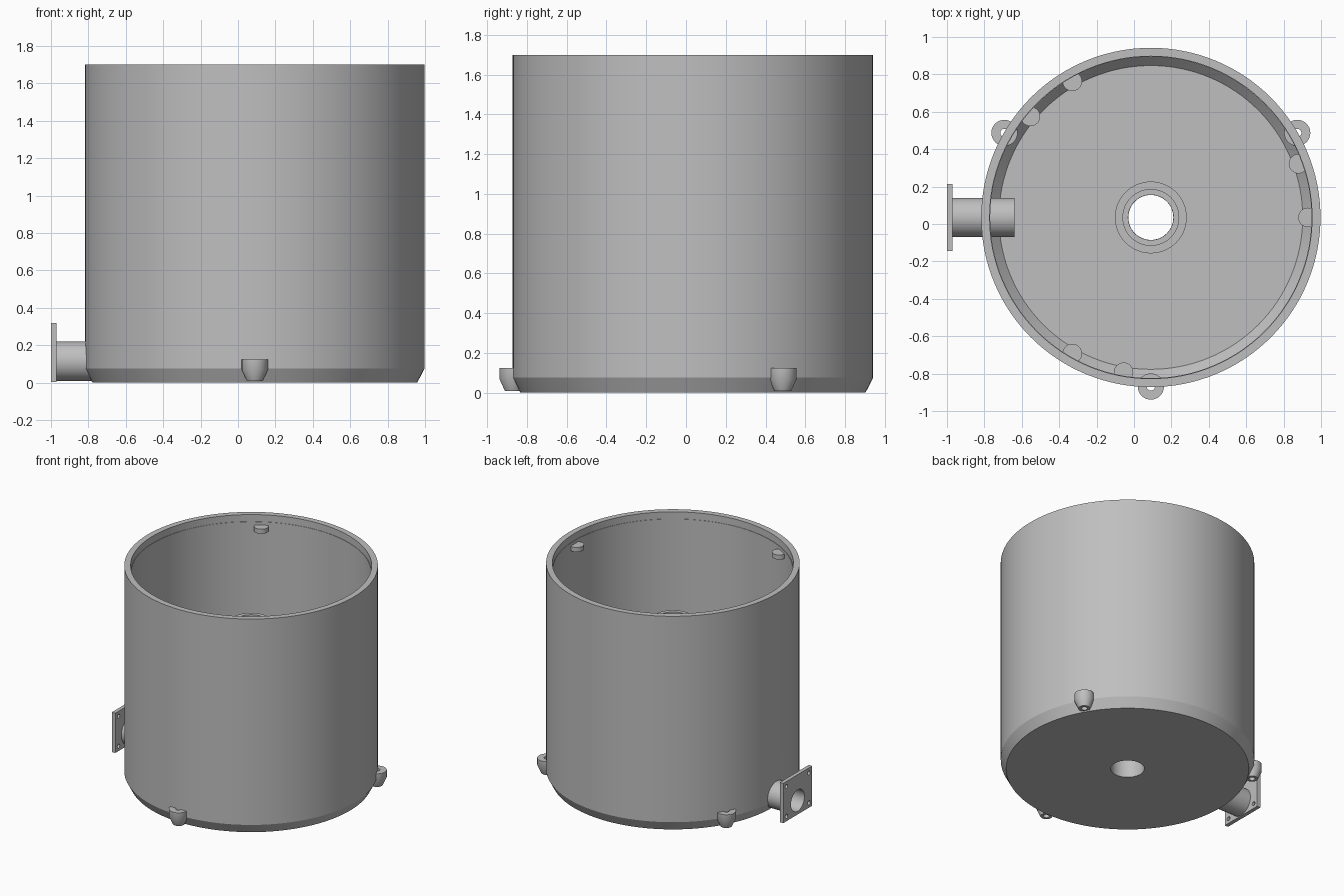
import bpy
import bmesh
import math
from mathutils import Matrix, Vector

cube = bpy.data.objects.get("Cube")
if cube:
    bpy.data.objects.remove(cube, do_unlink=True)

CENTRE = Vector((0.09, 0.035, 0))
PIPE_Z = 0.115

# Single plain metal colour
metal = bpy.data.materials.new("light grey metal")
metal.use_nodes = True
colour = (0.52, 0.52, 0.52, 1)
metal.diffuse_color = colour
metal.node_tree.nodes["Principled BSDF"].inputs["Base Color"].default_value = colour


def make_object(name, bm):
    bmesh.ops.recalc_face_normals(bm, faces=bm.faces)
    mesh = bpy.data.meshes.new(name)
    bm.to_mesh(mesh)
    bm.free()
    mesh.materials.append(metal)
    obj = bpy.data.objects.new(name, mesh)
    bpy.context.collection.objects.link(obj)
    return obj


def lathe(name, profile, matrix, sides=48):
    """Revolve a closed (radius, height) outline around z."""
    bm = bmesh.new()
    rings = []
    for i in range(sides):
        a = 2 * math.pi * i / sides
        rings.append([bm.verts.new((r * math.cos(a), r * math.sin(a), z)) for r, z in profile])
    n = len(profile)
    for i in range(sides):
        here, after = rings[i], rings[(i + 1) % sides]
        for j in range(n):
            k = (j + 1) % n
            bm.faces.new((here[j], after[j], after[k], here[k]))
    bm.transform(matrix)
    return make_object(name, bm)


def tube(name, inner, outer, low, high, matrix, sides=48):
    return lathe(name, [(inner, low), (outer, low), (outer, high), (inner, high)], matrix, sides)


def cylinder(name, radius, depth, matrix, sides=40):
    bm = bmesh.new()
    bmesh.ops.create_cone(bm, cap_ends=True, segments=sides, radius1=radius,
                          radius2=radius, depth=depth, matrix=matrix)
    return make_object(name, bm)


def cut(obj, cutter):
    mod = obj.modifiers.new("cut", "BOOLEAN")
    mod.operation = "DIFFERENCE"
    mod.solver = "EXACT"
    mod.object = cutter
    bpy.context.view_layer.objects.active = obj
    bpy.ops.object.modifier_apply(modifier=mod.name)
    bpy.data.objects.remove(cutter, do_unlink=True)


def around(degrees, radius, z=0):
    a = math.radians(degrees)
    return Matrix.Translation(CENTRE + Vector((radius * math.cos(a), radius * math.sin(a), z)))


def along_x(x, y=CENTRE.y, z=PIPE_Z):
    return Matrix.Translation((x, y, z)) @ Matrix.Rotation(math.pi / 2, 4, "Y")


at_centre = Matrix.Translation(CENTRE)
parts = []

# Tank shell: chamfered base, floor with drain hole, thin wall and rim
shell = lathe("tank_shell", [
    (0.12, 0), (0.868, 0), (0.907, 0.075), (0.907, 1.7), (0.862, 1.7),
    (0.862, 1.645), (0.859, 1.645), (0.859, 0.1), (0.812, 0.05), (0.12, 0.05),
], at_centre, 128)
cut(shell, cylinder("bore_cutter", 0.095, 0.27, along_x(-0.8)))
parts.append(shell)

# Central standpipe with a collar on the floor
parts.append(tube("standpipe", 0.121, 0.152, 0.02, 1.255, at_centre, 64))
parts.append(tube("standpipe_collar", 0.15, 0.192, 0.04, 0.08, at_centre, 64))

# Side outlet pipe
parts.append(tube("outlet_pipe", 0.084, 0.105, -0.98, -0.64, along_x(0)))

# Square outlet flange with bore and bolt holes
bm = bmesh.new()
bmesh.ops.create_cube(bm, size=1, matrix=Matrix.Translation((-0.985, CENTRE.y, 0.162))
                      @ Matrix.Diagonal((0.03, 0.36, 0.314, 1)))
flange = make_object("outlet_flange", bm)
cut(flange, cylinder("flange_bore", 0.084, 0.2, along_x(-0.985), 48))
for side in (-1, 1):
    for level in (-1, 1):
        hole = along_x(-0.985, CENTRE.y + side * 0.14, 0.162 + level * 0.118)
        cut(flange, cylinder("bolt_hole", 0.016, 0.2, hole, 20))
parts.append(flange)

# Three tapered mounting feet with drilled centres
for i, angle in enumerate((30, 150, 270)):
    parts.append(lathe(f"mounting_foot_{i + 1}", [
        (0.022, 0.008), (0.042, 0.008), (0.07, 0.07), (0.07, 0.125), (0.022, 0.125),
    ], around(angle, 0.904), 32))

# Support pegs inside the wall: one set near the rim, one near the floor
for name, offset, z in (("upper_peg", 0, 1.602), ("lower_peg", 20, 0.15)):
    for i in range(3):
        parts.append(cylinder(f"{name}_{i + 1}", 0.052, 0.036, around(offset + 120 * i, 0.84, z), 32))

# Smooth round surfaces while keeping crisp edges
bpy.ops.object.select_all(action="DESELECT")
for obj in parts:
    obj.select_set(True)
bpy.context.view_layer.objects.active = shell
bpy.ops.object.shade_smooth_by_angle(angle=math.radians(25))
